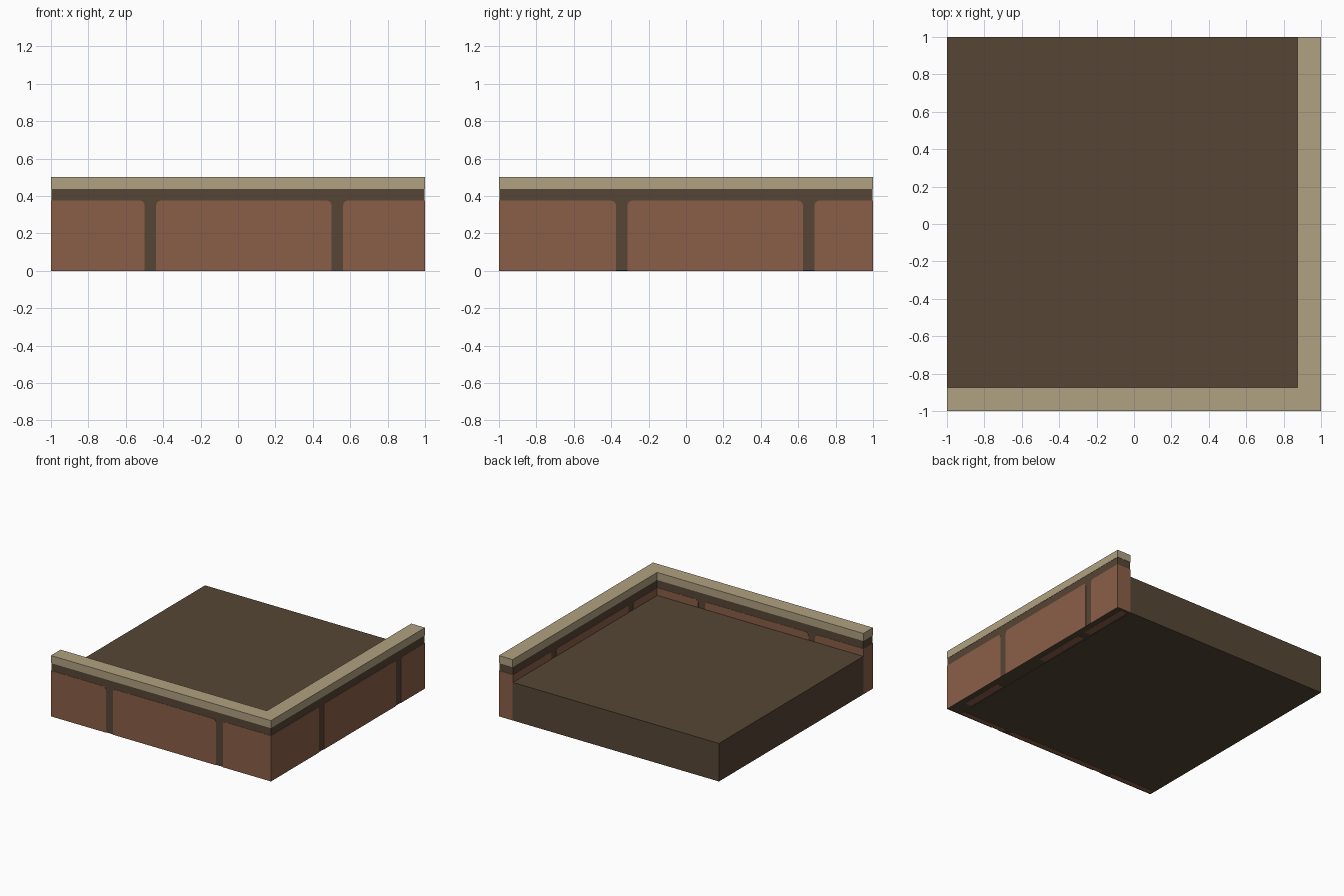
import bpy, bmesh, math

if "Cube" in bpy.data.objects:
    bpy.data.objects.remove(bpy.data.objects["Cube"], do_unlink=True)


def linear(c):
    c /= 255
    return c / 12.92 if c <= 0.04045 else ((c + 0.055) / 1.055) ** 2.4


def material(name, rgb):
    m = bpy.data.materials.new(name)
    col = tuple(linear(c) for c in rgb) + (1.0,)
    m.diffuse_color = col
    m.use_nodes = True
    bsdf = next(n for n in m.node_tree.nodes if n.type == 'BSDF_PRINCIPLED')
    bsdf.inputs["Base Color"].default_value = col
    return m


EARTH = material("earth brown", (86, 70, 53))
BRICK = material("brick red", (138, 95, 72))
STONE = material("pale stone", (176, 161, 129))

T = 0.875        # inner face of the walls
SKIN = 0.002     # depth of the brick plates
TOP = 0.375      # top of the bricks
SOIL = 0.3125    # top of the soil


def prism(name, outline, to_3d, d0, d1, mat):
    """Extrude a flat outline between depths d0 and d1."""
    bm = bmesh.new()
    rings = [[bm.verts.new(to_3d(u, v, d)) for u, v in outline] for d in (d0, d1)]
    bm.faces.new(rings[0])
    bm.faces.new(rings[1][::-1])
    n = len(outline)
    for i in range(n):
        j = (i + 1) % n
        bm.faces.new((rings[0][i], rings[1][i], rings[1][j], rings[0][j]))
    bmesh.ops.recalc_face_normals(bm, faces=bm.faces)
    mesh = bpy.data.meshes.new(name)
    bm.to_mesh(mesh)
    bm.free()
    mesh.materials.append(mat)
    obj = bpy.data.objects.new(name, mesh)
    bpy.context.collection.objects.link(obj)
    return obj


def upward(u, v, d):
    return (u, v, d)


def along_x(u, v, d):
    return (u, d, v)


def along_y(u, v, d):
    return (d, u, v)


def rect(u0, u1, v0, v1):
    return [(u0, v0), (u1, v0), (u1, v1), (u0, v1)]


def brick_outline(u0, u1, z0, z1, round0, round1, r=0.025):
    """Rectangle with optional rounded upper corners."""
    pts = [(u0, z0), (u1, z0)]
    for corner, start, rounded in ((u1, 0, round1), (u0, 90, round0)):
        if not rounded:
            pts.append((corner, z1))
            continue
        cu = corner - r if start == 0 else corner + r
        for k in range(5):
            a = math.radians(start + 22.5 * k)
            pts.append((cu + r * math.cos(a), z1 - r + r * math.sin(a)))
    return pts


def brick_row(name, to_3d, start, end, gaps, z0, d0, d1):
    """Row of brick plates separated by mortar gaps 0.0625 wide."""
    edges = [start] + [e for g in gaps for e in (g, g + 0.0625)] + [end]
    for i in range(0, len(edges), 2):
        outline = brick_outline(edges[i], edges[i + 1], z0, TOP,
                                i > 0, i + 2 < len(edges))
        prism(f"{name}_{i // 2 + 1}", outline, to_3d, d0, d1, BRICK)


def corner_shape(inset):
    """L-shaped footprint of the two walls."""
    o = 1 - inset
    return [(-o, -o), (o, -o), (o, o), (T, o), (T, -T), (-o, -T)]


# Soil bed, mortar core and stone coping
prism("soil_bed", rect(-1, T, -T, 1), upward, 0, SOIL, EARTH)
prism("mortar_core", corner_shape(SKIN), upward, SKIN, 0.4375, EARTH)
prism("stone_coping", corner_shape(0), upward, 0.4375, 0.5, STONE)

# Outer brick faces
brick_row("front_brick", along_x, -1, 1, (-0.5, 0.5), 0, -1, -1 + SKIN)
brick_row("side_brick", along_y, -1 + SKIN, 1, (-0.375, 0.625), 0, 1 - SKIN, 1)

# Inner brick faces showing above the soil
brick_row("front_inner_brick", along_x, -1, T, (-0.5625, 0.4375), SOIL, -T, -T + SKIN)
brick_row("side_inner_brick", along_y, -T + SKIN, 1, (-0.5625, 0.4375), SOIL, T - SKIN, T)

# Bricks on the two wall ends
prism("front_wall_end", rect(-1 + SKIN, -T, 0, TOP), along_y, -1, -1 + SKIN, BRICK)
prism("side_wall_end", rect(T, 1 - SKIN, 0, TOP), along_x, 1 - SKIN, 1, BRICK)

# Bricks on the undersides of the walls
for i, (a, b) in enumerate(((-0.85, -0.47), (0.02, 0.48), (0.55, 0.98))):
    prism(f"side_base_brick_{i + 1}", rect(0.89, 0.95, a, b), upward, 0, SKIN, BRICK)
for i, (a, b) in enumerate(((-0.98, -0.58), (-0.5, 0.4), (0.46, 0.87))):
    prism(f"front_base_brick_{i + 1}", rect(a, b, -0.99, -0.95), upward, 0, SKIN, BRICK)
